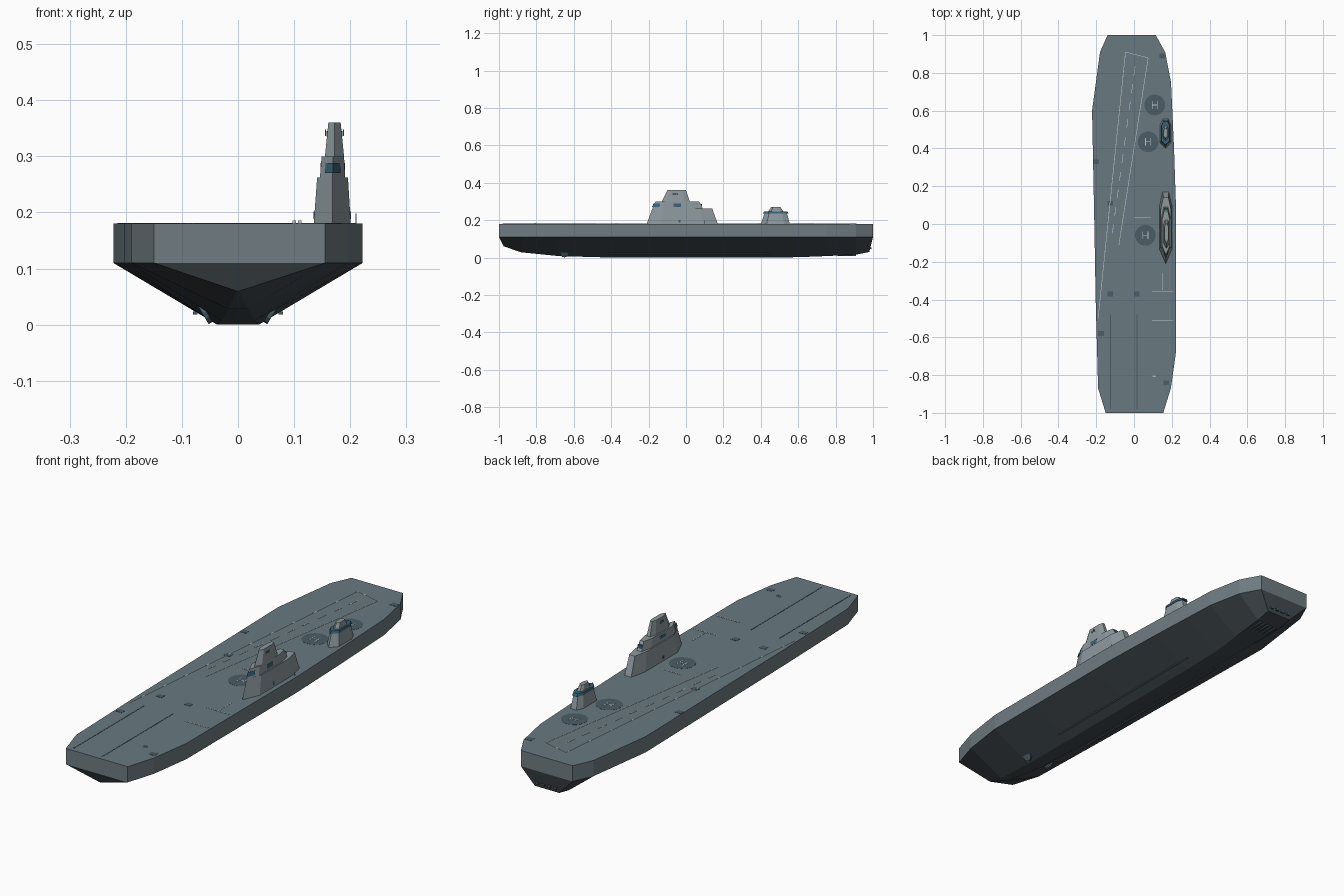
import bpy, bmesh, math
from mathutils import Matrix, Vector

if "Cube" in bpy.data.objects:
    bpy.data.objects.remove(bpy.data.objects["Cube"])


def mat(name, r, g, b):
    m = bpy.data.materials.new(name)
    m.diffuse_color = (r, g, b, 1)
    m.use_nodes = True
    m.node_tree.nodes["Principled BSDF"].inputs["Base Color"].default_value = m.diffuse_color
    return m


SIDE = mat("hull_grey", 0.16, 0.20, 0.22)
DECK = mat("deck_grey", 0.14, 0.19, 0.215)
LOWER = mat("lower_hull_dark", 0.055, 0.07, 0.08)
TOWER = mat("tower_grey", 0.27, 0.32, 0.34)
DARK = mat("dark_panel", 0.07, 0.11, 0.13)
GLASS = mat("window_blue", 0.04, 0.13, 0.19)
WHITE = mat("marking_white", 0.55, 0.6, 0.62)


def finish(name, bm, material):
    bmesh.ops.recalc_face_normals(bm, faces=bm.faces)
    me = bpy.data.meshes.new(name)
    bm.to_mesh(me)
    bm.free()
    me.materials.append(material)
    ob = bpy.data.objects.new(name, me)
    bpy.context.collection.objects.link(ob)
    return ob


def loft(name, rings, material, closed=True):
    """Skin equal-length rings of points, capping both ends."""
    bm = bmesh.new()
    vs = [[bm.verts.new(p) for p in r] for r in rings]
    n = len(rings[0])
    for a, b in zip(vs, vs[1:]):
        for i in range(n):
            j = (i + 1) % n
            bm.faces.new((a[i], a[j], b[j], b[i]))
    bm.faces.new(vs[0])
    bm.faces.new(vs[-1])
    bmesh.ops.remove_doubles(bm, verts=bm.verts, dist=1e-5)
    return finish(name, bm, material)


def boxes(name, items, material):
    """Items: (centre, size, rotation about z)."""
    bm = bmesh.new()
    for c, s, rot in items:
        m = Matrix.Translation(c) @ Matrix.Rotation(rot, 4, 'Z') @ Matrix.Diagonal((*s, 1))
        bmesh.ops.create_cube(bm, size=1, matrix=m)
    return finish(name, bm, material)


def stripe(a, b, w=0.003, z=0.1812):
    """Thin deck line from a to b as a box item."""
    a, b = Vector(a), Vector(b)
    d, c = b - a, (a + b) / 2
    return ((c.x, c.y, z), (d.length, w, 0.001), math.atan2(d.y, d.x))


# Deck outline, port and starboard, bow to stern
PORT = [(-1, -.15), (-.87, -.19), (-.4, -.203), (0, -.21), (.6, -.222), (.91, -.18), (1, -.14)]
STAR = [(-1, .155), (-.87, .195), (-.68, .222), (.1, .222), (.4, .212), (.75, .196), (.91, .165), (1, .115)]


def at(table, y):
    for (y0, x0), (y1, x1) in zip(table, table[1:]):
        if y <= y1:
            return x0 + (x1 - x0) * (y - y0) / (y1 - y0)
    return table[-1][1]


outline = STAR + PORT[::-1]
loft("upper_hull", [[(x, y, z) for y, x in outline] for z in (0.11, 0.18)], SIDE)
loft("flight_deck", [[(x, y, z) for y, x in outline] for z in (0.18, 0.1805)], DECK)

# Lower hull: deck-edge y, keel y, keel height, keel half width
stations = [(-1, -.975, .06, .002), (-.87, -.88, .028, .018), (-.68, -.68, .008, .03),
            (-.4, -.4, 0, .037), (0, 0, 0, .037), (.4, .4, 0, .037), (.6, .6, .002, .04),
            (.75, .75, .008, .05), (.91, .91, .016, .06), (1, .98, .03, .06)]
loft("lower_hull", [[(at(PORT, yt), yt, .11), (at(STAR, yt), yt, .11), (w, yb, z), (-w, yb, z)]
                    for yt, yb, z, w in stations], LOWER)

# Bilge keels, stern vents and thruster discs
boxes("bilge_keels", [((s * .076, .02, .021), (.008, .87, .005), 0) for s in (-1, 1)], DARK)
boxes("stern_vents", [((x, .987, .05), (.016, .008, .01), 0) for x in (-.045, -.015, .015, .045)], DARK)
boxes("stern_slats", [((x, .86, .013), (.008, .1, .008), 0) for x in (-.04, -.02, 0, .02, .04)], DARK)
bm = bmesh.new()
for s in (-1, 1):
    m = Matrix.Translation((s * .06, -.65, .022)) @ Matrix.Rotation(s * 2.1, 4, 'Y')
    bmesh.ops.create_cone(bm, cap_ends=True, segments=12, radius1=.022, radius2=.022, depth=.008, matrix=m)
finish("thruster_discs", bm, DARK)


def tier(name, lo, hi, material, c=None):
    """Tapered tower block: pointed front, narrow flat back. lo/hi = (x0, x1, y0, y1, z)."""
    rings = []
    for x0, x1, y0, y1, z in (lo, hi):
        k = c or 0.2 * (y1 - y0)
        xm, q = (x0 + x1) / 2, (x1 - x0) / 4
        rings.append([(xm, y0, z), (x1, y0 + k, z), (x1, y1 - k, z), (xm + q, y1, z),
                      (xm - q, y1, z), (x0, y1 - k, z), (x0, y0 + k, z)])
    return loft(name, rings, material)


# Main island
tier("island_base", (.135, .201, -.21, .17, .18), (.141, .196, -.18, .14, .262), TOWER)
tier("island_middle", (.146, .191, -.18, .09, .262), (.149, .189, -.163, .07, .30), TOWER)
tier("island_top", (.155, .189, -.13, .02, .30), (.161, .183, -.10, 0, .36), TOWER)
tier("bridge_windows", (.155, .183, -.182, -.1, .27), (.156, .182, -.174, -.1, .288), GLASS, .035)
boxes("aft_bridge_windows", [((.169, .079, .279), (.02, .012, .016), 0)], GLASS)
boxes("island_side_windows", [((.169, -.047, .279), (.044, .042, .018), 0)], GLASS)
boxes("island_upper_windows", [((.172, -.057, .34), (.028, .028, .01), 0)], DARK)
boxes("side_door", [((.168, -.035, .195), (.066, .01, .014), 0)], DARK)
boxes("island_antennas", [((x, -.05, .342), (.002, .002, .012), 0) for x in (.156, .188)], TOWER)

# Aft control tower
tier("control_base", (.138, .196, .40, .555, .18), (.145, .189, .42, .54, .236), TOWER)
tier("control_windows", (.143, .191, .412, .548, .236), (.145, .189, .418, .542, .247), GLASS)
tier("control_roof", (.153, .182, .44, .52, .247), (.157, .178, .455, .505, .27), TOWER)

# Helicopter spots with H marks
pads = [(.11, .63), (.075, .435), (.06, -.06)]
bm = bmesh.new()
for x, y in pads:
    bmesh.ops.create_cone(bm, cap_ends=True, segments=24, radius1=.055, radius2=.055, depth=.001,
                          matrix=Matrix.Translation((x, y, .1806)))
finish("helicopter_spots", bm, DARK)
marks = []
for x, y in pads:
    marks += [stripe((x - .014, y - .02), (x - .014, y + .02)), stripe((x + .014, y - .02), (x + .014, y + .02)),
              stripe((x - .014, y), (x + .014, y))]
boxes("helicopter_marks", marks, WHITE)

# Angled landing strip and elevator lines
a0, a1, b0, b1 = Vector((-.19, -.5)), Vector((-.045, .91)), Vector((-.08, -.11)), Vector((.075, .88))
lines = [stripe(a0, a1), stripe(b0, b1), stripe(a1, b1)]
c0, c1 = Vector((-.115, -.05)), Vector((.012, .88))
lines += [stripe(c0.lerp(c1, i / 10), c0.lerp(c1, (i + .5) / 10)) for i in range(10)]
lines += [stripe((.095, y), (.21, y)) for y in (-.355, -.51)]
lines += [stripe((0, .035), (.09, .035)), stripe((.15, -.35), (.15, -.26))]
boxes("deck_lines", lines, WHITE)

# Catapult tracks, hatches and small deck fittings
boxes("catapult_tracks", [stripe((x, -.98), (x, -.48), .005) for x in (-.125, .015)], DARK)
boxes("deck_hatches", [((x, y, .181), (.03, .025, .001), 0) for x, y in
                       [(-.2, .33), (-.125, .11), (-.125, -.37), (.015, -.37), (-.175, -.58),
                        (.17, -.84), (.15, .89)]], DARK)
boxes("deck_fittings", [((x, -.805, .183), (.006, .008, .005), 0) for x in (.1, .11)], WHITE)
boxes("deck_antenna", [((.21, .1, .189), (.002, .002, .018), 0)], TOWER)
